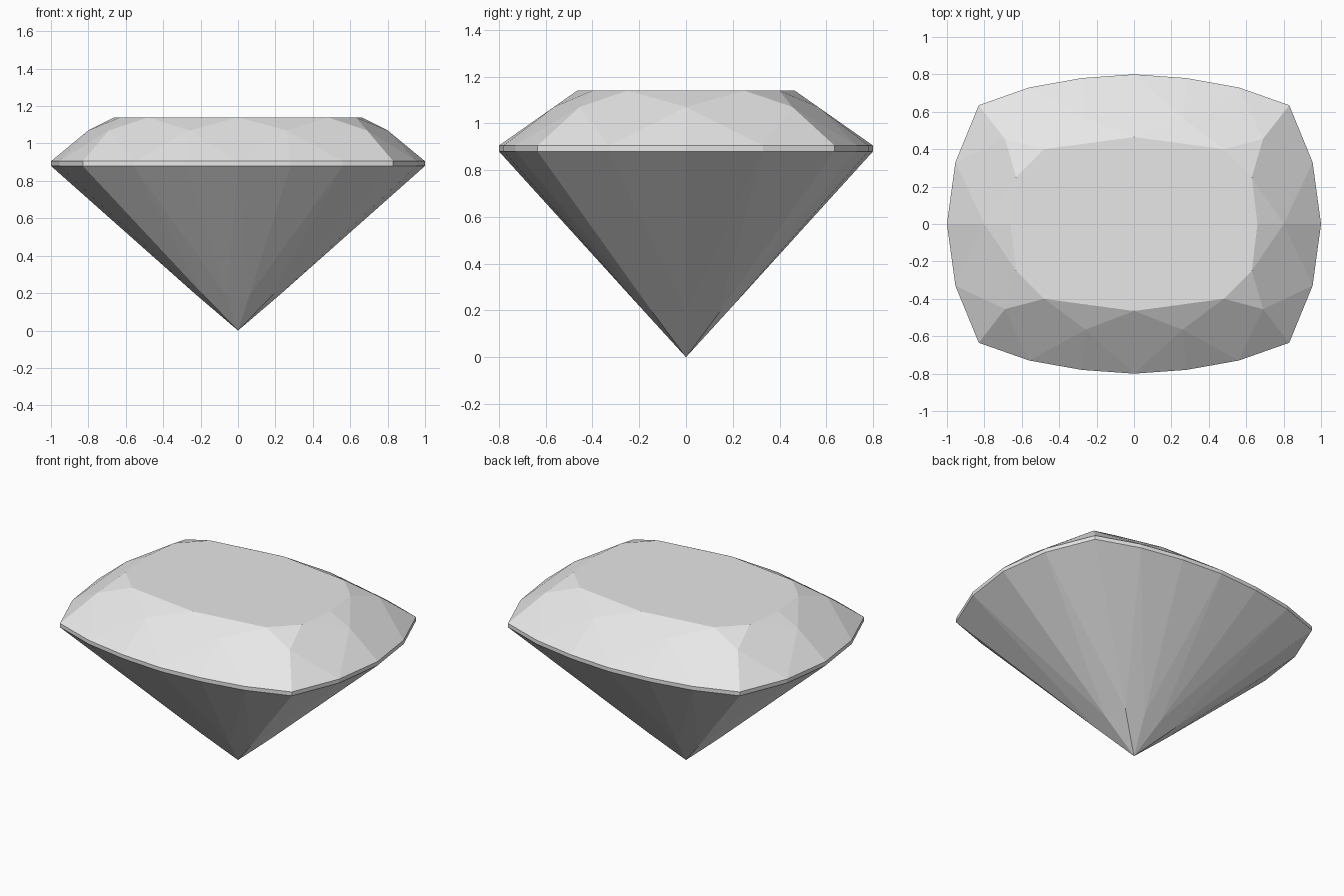
import bpy
import bmesh

cube = bpy.data.objects.get("Cube")
if cube:
    bpy.data.objects.remove(cube, do_unlink=True)

GIRDLE_LOW, GIRDLE_HIGH, CROWN_MID, TABLE = 0.88, 0.905, 1.07, 1.14
LOWER_HALF = 0.22  # how far from the culet the lower facets end

# Single stone colour
stone = bpy.data.materials.new("pale grey stone")
stone.use_nodes = True
stone.diffuse_color = (0.8, 0.8, 0.8, 1)
stone.node_tree.nodes["Principled BSDF"].inputs["Base Color"].default_value = (0.8, 0.8, 0.8, 1)


def full_ring(quarter):
    """Mirror a quarter outline in x and y into a counterclockwise ring."""
    half = quarter + [(-x, y) for x, y in reversed(quarter) if x > 0]
    return half + [(x, -y) for x, y in reversed(half) if y > 0]


bm = bmesh.new()


def add_ring(points, z, scale=1.0):
    return [bm.verts.new((x * scale, y * scale, z)) for x, y in points]


# Cushion outline: even corners sit under star points, odd ones under kites
outline = full_ring([(1, 0), (0.955, 0.33), (0.83, 0.635), (0.56, 0.73), (0.28, 0.78), (0, 0.8)])
low = add_ring(outline, GIRDLE_LOW)
high = add_ring(outline, GIRDLE_HIGH)
stars = add_ring(full_ring([(0.8, 0), (0.69, 0.455), (0.26, 0.565)]), CROWN_MID)
table = add_ring(full_ring([(0.66, 0), (0.63, 0.25), (0.48, 0.40), (0, 0.465)]), TABLE)
halves = add_ring(outline[::2], GIRDLE_LOW * LOWER_HALF * 0.97, LOWER_HALF)
culet = bm.verts.new((0, 0, 0))

# Table and girdle band
bm.faces.new(table)
count = len(outline)
for i in range(count):
    j = (i + 1) % count
    bm.faces.new((low[i], low[j], high[j], high[i]))

kites = [v for v in table if abs(v.co.y) > 0.01]
tips = [v for v in table if abs(v.co.y) <= 0.01]
for i, star in enumerate(stars):
    j = (i + 1) % len(stars)
    g = 2 * i
    h = (g + 2) % count
    # Crown: star facet, upper halves and kite
    tip = next((t for t in tips if abs(star.co.y) < 0.01 and t.co.x * star.co.x > 0), None)
    if tip:
        bm.faces.new((star, tip, kites[i - 1]))
        bm.faces.new((star, kites[i], tip))
    else:
        bm.faces.new((star, kites[i], kites[i - 1]))
    bm.faces.new((star, high[g - 1], high[g]))
    bm.faces.new((star, high[g], high[g + 1]))
    bm.faces.new((star, high[g + 1], stars[j], kites[i]))
    # Pavilion: lower halves and main facet down to the culet
    bm.faces.new((halves[i], low[g], low[g - 1]))
    bm.faces.new((halves[i], low[g + 1], low[g]))
    bm.faces.new((halves[i], halves[j], low[g + 1]))
    bm.faces.new((culet, halves[j], halves[i]))

bmesh.ops.recalc_face_normals(bm, faces=bm.faces)
mesh = bpy.data.meshes.new("cut_gemstone")
bm.to_mesh(mesh)
bm.free()
mesh.materials.append(stone)
gem = bpy.data.objects.new("cut_gemstone", mesh)
bpy.context.collection.objects.link(gem)
